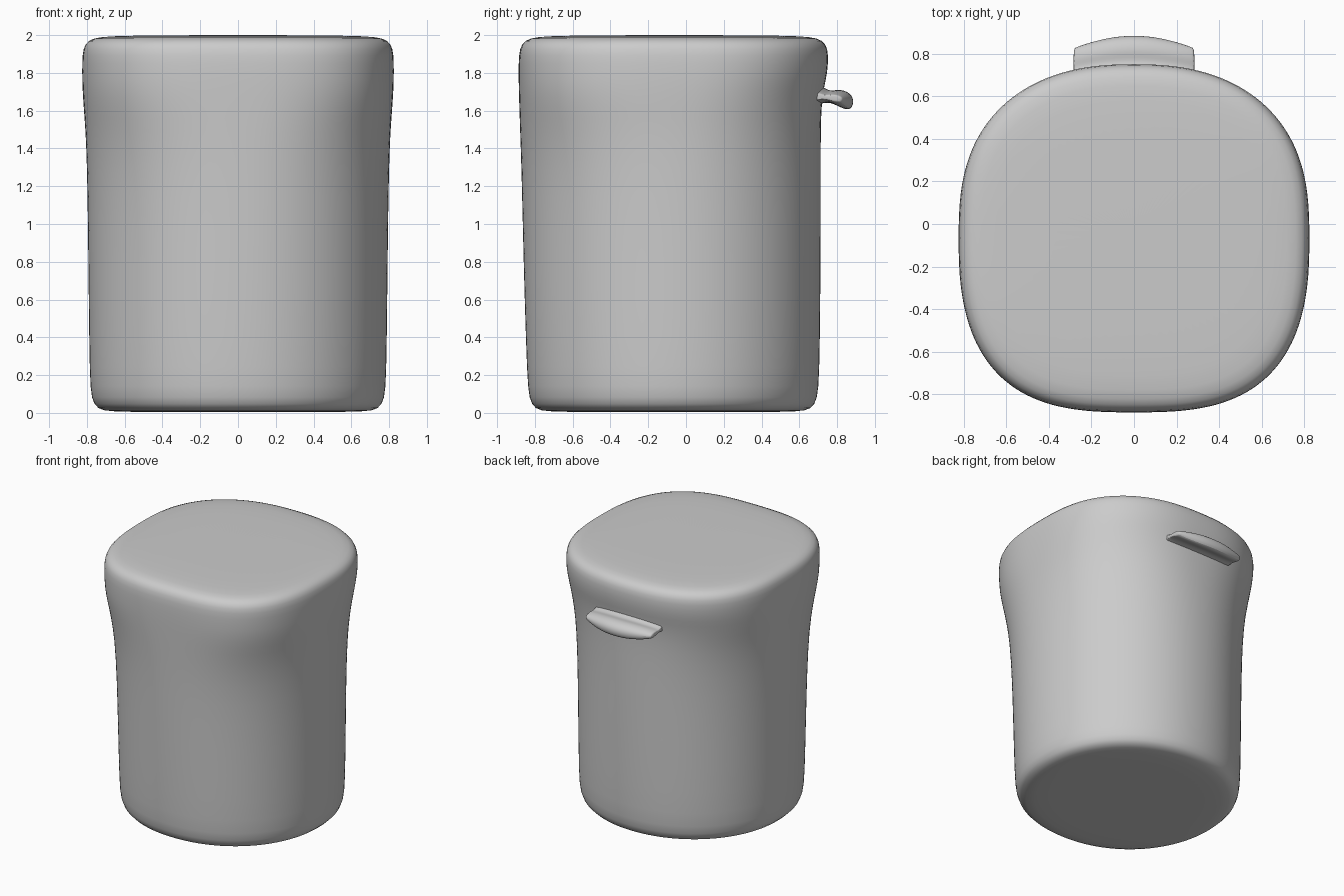
import bpy
import bmesh
import math

cube = bpy.data.objects.get("Cube")
if cube:
    bpy.data.objects.remove(cube, do_unlink=True)


def loft(name, rings, angle, subdiv=1):
    """Skin closed rings of points and cap both ends."""
    bm = bmesh.new()
    loops = [[bm.verts.new(p) for p in ring] for ring in rings]
    count = len(loops[0])
    for low, high in zip(loops, loops[1:]):
        for i in range(count):
            j = (i + 1) % count
            bm.faces.new((low[i], low[j], high[j], high[i]))
    bm.faces.new(loops[0][::-1])
    bm.faces.new(loops[-1])
    bmesh.ops.recalc_face_normals(bm, faces=bm.faces[:])
    mesh = bpy.data.meshes.new(name)
    bm.to_mesh(mesh)
    bm.free()
    obj = bpy.data.objects.new(name, mesh)
    bpy.context.collection.objects.link(obj)
    mod = obj.modifiers.new("Soften", 'SUBSURF')
    mod.levels = mod.render_levels = subdiv
    bpy.ops.object.select_all(action='DESELECT')
    obj.select_set(True)
    bpy.context.view_layer.objects.active = obj
    bpy.ops.object.shade_smooth_by_angle(angle=math.radians(angle))
    return obj


def body_ring(z, half_x, front, back, power, segments=72):
    """Rounded-square outline; the back corners are a little softer."""
    mid, half_y = (back - front) / 2 - back, (back - front) / 2
    mid = (front + back) / 2
    ring = []
    for i in range(segments):
        a = math.tau * i / segments
        c, s = math.cos(a), math.sin(a)
        n = power - (power - 2) * 0.25 * (1 + s)
        x = math.copysign(abs(c) ** (2 / n), c) * half_x
        y = math.copysign(abs(s) ** (2 / n), s) * half_y
        ring.append((x, mid + y, z))
    return ring


# Body: height, half width, front, back, squareness
body_rows = [
    (0.005, 0.40, -0.46, 0.34, 2.1),
    (0.005, 0.68, -0.74, 0.60, 2.1),
    (0.02, 0.745, -0.80, 0.665, 2.1),
    (0.07, 0.778, -0.832, 0.697, 2.1),
    (0.20, 0.786, -0.842, 0.707, 2.1),
    (0.60, 0.791, -0.855, 0.712, 2.1),
    (1.00, 0.795, -0.865, 0.714, 2.12),
    (1.30, 0.800, -0.872, 0.714, 2.2),
    (1.50, 0.808, -0.879, 0.714, 2.4),
    (1.62, 0.818, -0.883, 0.718, 2.6),
    (1.72, 0.824, -0.886, 0.73, 2.75),
    (1.80, 0.826, -0.887, 0.75, 2.8),
    (1.90, 0.825, -0.886, 0.755, 2.85),
    (1.955, 0.812, -0.872, 0.742, 2.85),
    (1.985, 0.77, -0.83, 0.70, 2.85),
    (1.995, 0.68, -0.74, 0.61, 2.85),
    (2.00, 0.40, -0.46, 0.34, 2.7),
]
loft("canister_body", [body_ring(*row) for row in body_rows], 50)

# Pull tab: side profile swept across the back, thinning at both ends
tab_profile = [(0.66, 1.74), (0.72, 1.735), (0.76, 1.70), (0.81, 1.715),
               (0.865, 1.70), (0.895, 1.66), (0.88, 1.60), (0.83, 1.61),
               (0.77, 1.645), (0.72, 1.64), (0.66, 1.62)]
tab_rings = []
for t in (-1, -0.96, -0.8, -0.4, 0, 0.4, 0.8, 0.96, 1):
    reach = 1 - 0.28 * t * t
    thick = 1 - 0.65 * abs(t) ** 3
    tab_rings.append([(0.285 * t, 0.66 + (y - 0.66) * reach,
                       1.67 + (z - 1.67) * thick) for y, z in tab_profile])
loft("pull_tab", tab_rings, 60, 2)
